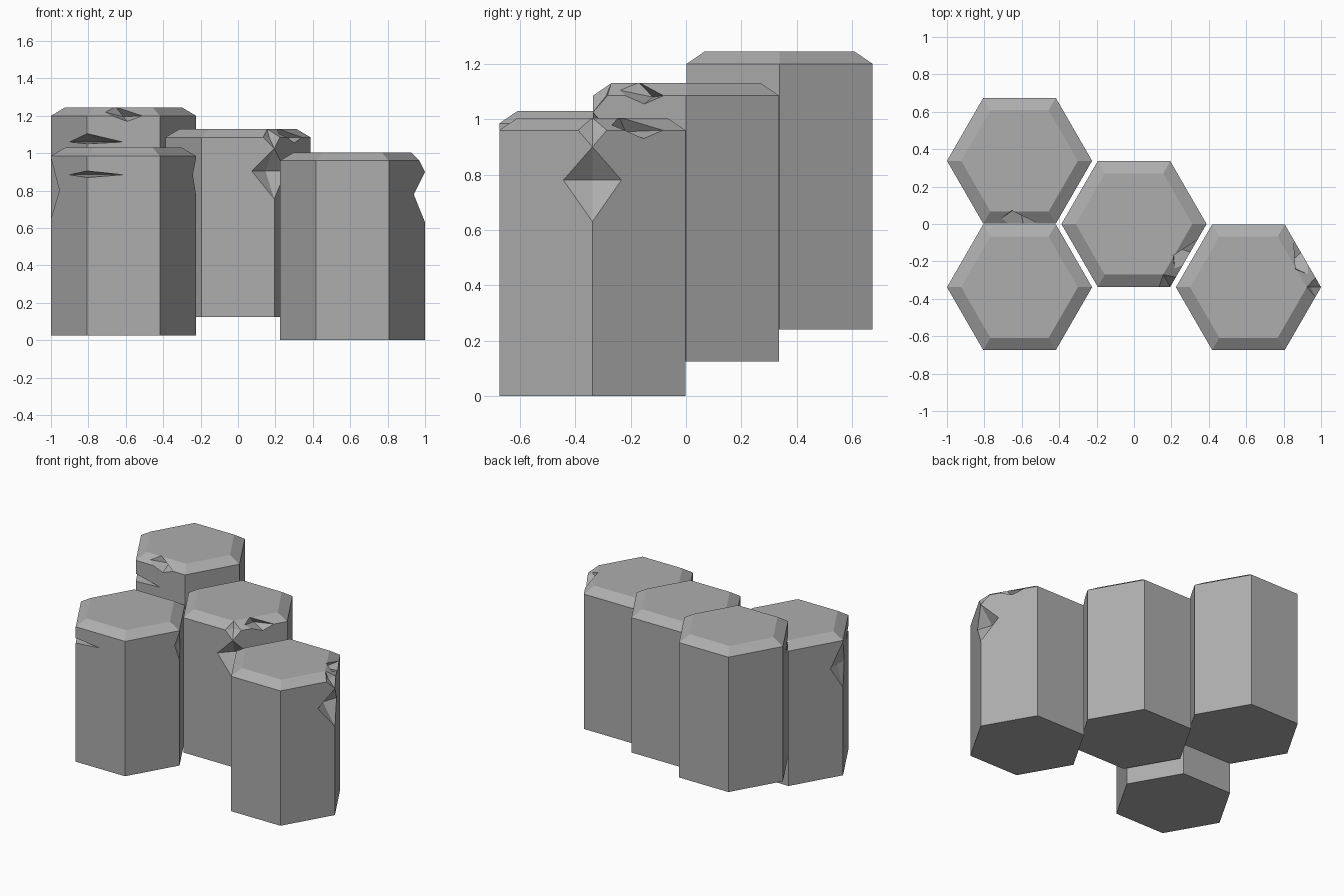
import bpy, bmesh
from math import radians, sqrt
from mathutils import Vector, Matrix

if "Cube" in bpy.data.objects:
    bpy.data.objects.remove(bpy.data.objects["Cube"])

R = 0.388               # corner radius of a column
RIM, TOP = 0.96, 1.005  # height of the chamfer's lower edge and of the top
TOP_R = 0.312

stone = bpy.data.materials.new("grey stone")
stone.use_nodes = True
colour = (0.42, 0.42, 0.42, 1)
stone.diffuse_color = colour
stone.node_tree.nodes["Principled BSDF"].inputs["Base Color"].default_value = colour


def add_object(name, bm):
    bmesh.ops.recalc_face_normals(bm, faces=bm.faces[:])
    mesh = bpy.data.meshes.new(name)
    bm.to_mesh(mesh)
    bm.free()
    mesh.materials.append(stone)
    obj = bpy.data.objects.new(name, mesh)
    bpy.context.collection.objects.link(obj)
    return obj


def column(name):
    """Hexagonal prism with a chamfered top, corners on the x axis."""
    bm = bmesh.new()
    rings = []
    for radius, z in ((R, 0), (R, RIM), (TOP_R, TOP)):
        rings.append([bm.verts.new(Matrix.Rotation(radians(60 * i), 3, 'Z')
                                   @ Vector((radius, 0, z))) for i in range(6)])
    bm.faces.new(rings[0])
    bm.faces.new(rings[-1])
    for low, high in zip(rings, rings[1:]):
        for i in range(6):
            j = (i + 1) % 6
            bm.faces.new((low[i], low[j], high[j], high[i]))
    return add_object(name, bm)


def chip(obj, angle, apex, outline):
    """Cut a pointed hollow whose mouth passes through the outline points."""
    bm = bmesh.new()
    apex = Vector(apex)
    bm.verts.new(apex)
    for p in outline:
        bm.verts.new(apex + 3 * (Vector(p) - apex))
    result = bmesh.ops.convex_hull(bm, input=bm.verts[:])
    loose = [v for v in bm.verts if not v.link_faces]
    bmesh.ops.delete(bm, geom=loose, context='VERTS')
    bmesh.ops.rotate(bm, verts=bm.verts[:], matrix=Matrix.Rotation(radians(angle), 3, 'Z'))
    cutter = add_object("chip_cutter", bm)
    cutter.hide_render = True
    mod = obj.modifiers.new("chip", 'BOOLEAN')
    mod.operation = 'DIFFERENCE'
    mod.solver = 'EXACT'
    mod.object = cutter
    bpy.context.view_layer.objects.active = obj
    bpy.ops.object.modifier_apply(modifier=mod.name)
    bpy.data.objects.remove(cutter)


def on_wall(s, z):
    """Point on a wall, s along it from the corner at +x."""
    return (R - abs(s) / 2, s * sqrt(3) / 2, z)


def corner_notch(obj, angle, depth, reach, bottom, middle, top):
    chip(obj, angle, (R - depth, 0, middle),
         [(R, 0, top), (R, 0, bottom), on_wall(reach, middle), on_wall(-reach, middle)])


def corner_chop(obj, angle):
    chip(obj, angle, (R - 0.055, 0, RIM),
         [(R, 0, 0.9), (R, 0, RIM), (TOP_R, 0, TOP),
          on_wall(0.06, RIM), on_wall(-0.06, RIM)])


def rim_dent(obj, angle):
    chip(obj, angle, (0.24, 0, 0.955),
         [(0.31, -0.1, 0.98), (0.265, -0.04, TOP),
          (0.336, 0.1, 0.96), (0.336, 0.02, 0.93)])


# Columns
right_back = column("right_back_column")
right_front = column("right_front_column")
middle = column("middle_column")
left_front = column("left_front_column")

# Broken corners and rims
for obj, angle in ((left_front, 0), (middle, -60)):
    corner_notch(obj, angle, 0.095, 0.121, 0.63, 0.78, 0.9)
    corner_chop(obj, angle)
    rim_dent(obj, angle + 30)
corner_notch(right_back, -120, 0.13, 0.19, 0.81, 0.82, 0.865)
rim_dent(right_back, -90)
corner_notch(right_front, -120, 0.13, 0.19, 0.845, 0.86, 0.88)
corner_notch(right_front, 180, 0.05, 0.09, 0.625, 0.775, 0.95)
corner_notch(right_front, 0, 0.02, 0.035, 0.75, 0.86, 0.95)

# Placement
for obj, place in ((right_back, (-0.612, 0.338, 0.24)),
                   (right_front, (-0.612, -0.338, 0.025)),
                   (middle, (0, 0, 0.125)),
                   (left_front, (0.612, -0.338, 0))):
    obj.location = place
